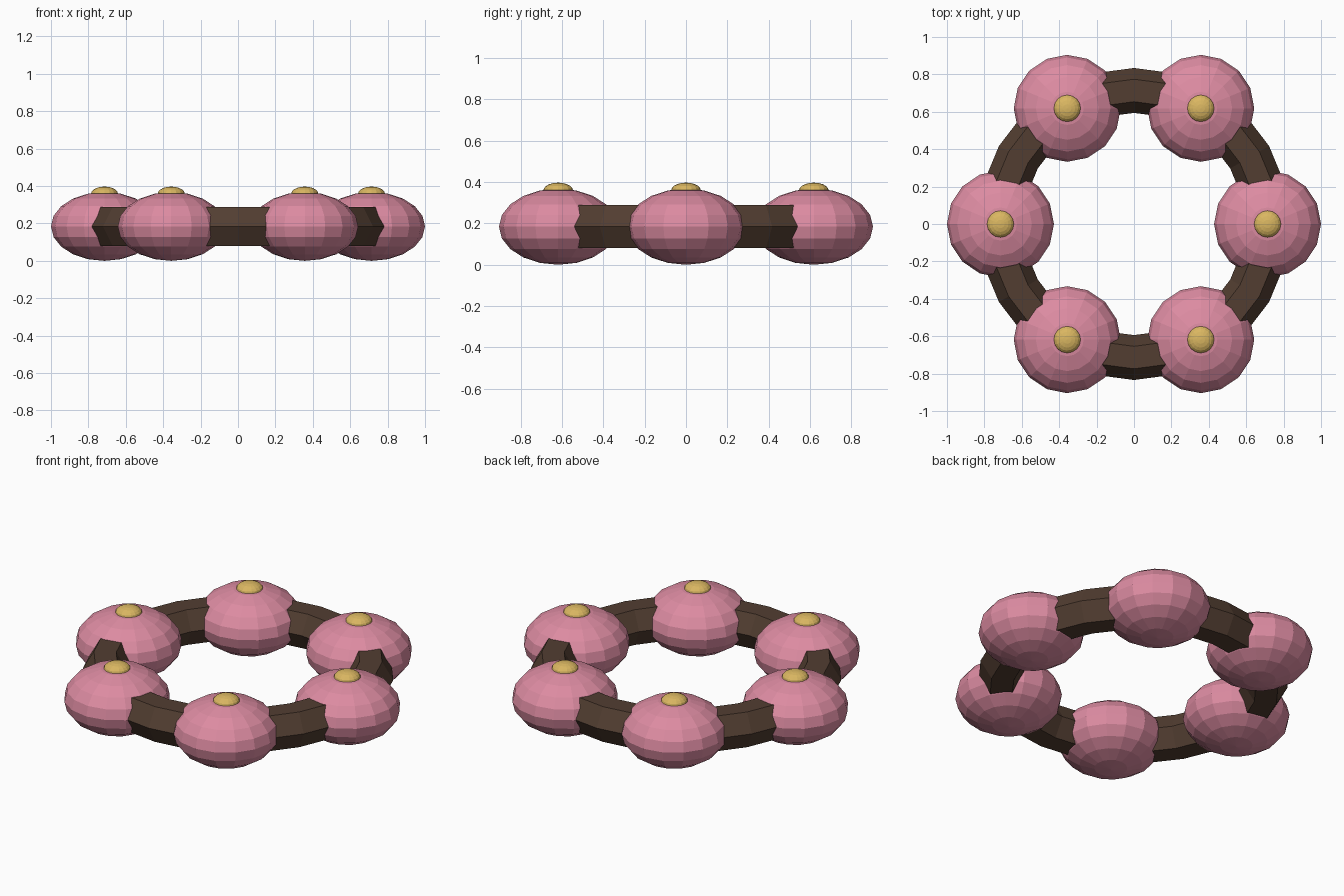
import bpy
import math

if "Cube" in bpy.data.objects:
    bpy.data.objects.remove(bpy.data.objects["Cube"])

RING_R = 0.714      # radius of the ring's centre line
MID_Z = 0.184       # height of the ring's centre line


def make_material(name, rgb):
    mat = bpy.data.materials.new(name)
    mat.diffuse_color = (*rgb, 1.0)
    mat.use_nodes = True
    mat.node_tree.nodes["Principled BSDF"].inputs["Base Color"].default_value = mat.diffuse_color
    return mat


wood = make_material("dark brown", (0.085, 0.048, 0.031))
pink = make_material("petal pink", (0.72, 0.26, 0.36))
gold = make_material("centre gold", (0.70, 0.47, 0.12))


def finish(name, mat):
    obj = bpy.context.object
    obj.name = name
    obj.data.materials.append(mat)
    return obj


def squashed_ball(name, mat, location, radius, half_height, segments, rings):
    bpy.ops.mesh.primitive_uv_sphere_add(
        segments=segments, ring_count=rings, radius=radius, location=location)
    obj = finish(name, mat)
    obj.scale.z = half_height / radius
    return obj


# Wreath ring with a hexagonal cross-section
bpy.ops.mesh.primitive_torus_add(
    major_segments=24, minor_segments=6, major_radius=RING_R,
    minor_radius=0.12, location=(0, 0, MID_Z))
finish("wreath_ring", wood)

# Six blossoms, each with a small button on top
for i in range(6):
    a = math.radians(60 * i)
    x, y = RING_R * math.cos(a), RING_R * math.sin(a)
    squashed_ball(f"blossom_{i + 1}", pink, (x, y, MID_Z), 0.286, MID_Z, 16, 10)
    squashed_ball(f"blossom_centre_{i + 1}", gold, (x, y, 0.359), 0.072, 0.038, 16, 10)
